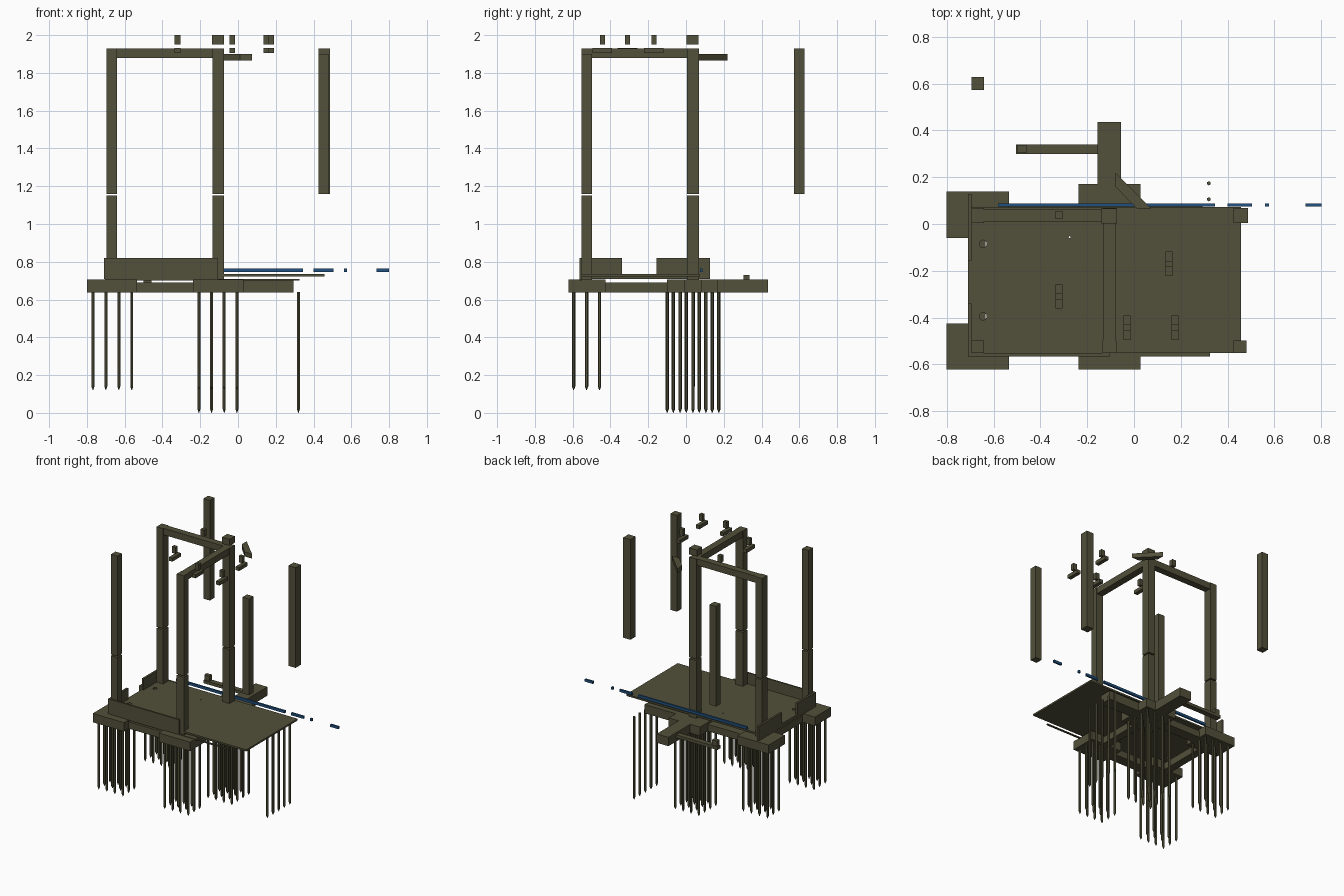
import bpy, bmesh

if "Cube" in bpy.data.objects:
    bpy.data.objects.remove(bpy.data.objects["Cube"])

def material(name, rgb):
    m = bpy.data.materials.new(name)
    m.diffuse_color = (*rgb, 1)
    m.use_nodes = True
    m.node_tree.nodes["Principled BSDF"].inputs["Base Color"].default_value = m.diffuse_color
    return m

OLIVE = material("olive", (0.085, 0.08, 0.042))
BLUE = material("blue", (0.015, 0.085, 0.22))

def finish(name, bm, mat=OLIVE):
    bmesh.ops.recalc_face_normals(bm, faces=bm.faces)
    me = bpy.data.meshes.new(name)
    bm.to_mesh(me)
    bm.free()
    me.materials.append(mat)
    ob = bpy.data.objects.new(name, me)
    bpy.context.collection.objects.link(ob)
    return ob

def prism(name, outline, z0, z1):
    """Extrude a plan outline from z0 to z1."""
    bm = bmesh.new()
    f = bm.faces.new([bm.verts.new((x, y, z0)) for x, y in outline])
    new = bmesh.ops.extrude_face_region(bm, geom=[f])["geom"]
    bmesh.ops.translate(bm, vec=(0, 0, z1 - z0),
                        verts=[v for v in new if isinstance(v, bmesh.types.BMVert)])
    return finish(name, bm)

def box(name, x, y, z, mat=OLIVE):
    """Box from (min, max) ranges."""
    bm = bmesh.new()
    bmesh.ops.create_cube(bm, size=1)
    for v in bm.verts:
        for i, (a, b) in enumerate((x, y, z)):
            v.co[i] = a if v.co[i] < 0 else b
    return finish(name, bm, mat)

def piles(name, xs, ys, z0, z1=0.64, r=0.009, tip=0.02):
    """Grid of hexagonal piles with pointed ends."""
    bm = bmesh.new()
    for x in xs:
        for y in ys:
            for ra, za, zb in ((r, z0 + tip, z1), (0.001, z0, z0 + tip)):
                new = bmesh.ops.create_cone(bm, cap_ends=True, segments=6, radius1=ra,
                                            radius2=r, depth=zb - za)["verts"]
                bmesh.ops.translate(bm, vec=(x, y, (za + zb) / 2), verts=new)
    return finish(name, bm)

def steps(start, n, d=0.0685):
    return [start + i * d for i in range(n)]

# Pile caps
CAP_Z = (0.637, 0.705)
box("pile_cap_back_left", (-0.8, -0.535), (-0.06, 0.138), CAP_Z)
box("pile_cap_front_left", (-0.8, -0.535), (-0.622, -0.425), CAP_Z)
box("pile_cap_front_mid", (-0.238, 0.028), (-0.622, -0.425), CAP_Z)
box("pile_cap_back_mid", (-0.238, 0.028), (-0.1, 0.17), CAP_Z)

# Piles
left_x, mid_x = steps(-0.768, 4), steps(-0.207, 4, 0.067)
piles("piles_back_left", left_x, steps(-0.031, 3), 0.12)
piles("piles_front_left", left_x, steps(-0.595, 3), 0.12)
piles("piles_front_mid", mid_x, steps(-0.595, 3), 0.12)
piles("piles_back_mid", mid_x, steps(-0.067, 4), 0.0)
piles("piles_right_row", [0.32], steps(-0.1, 5), 0.0)

# Ground tie beams
TIE_Z = (0.637, 0.69)
for y in (-0.525, 0.035):
    box("tie_beam_x", (-0.535, -0.238), (y - 0.04, y + 0.04), TIE_Z)
for x in (-0.665, -0.105):
    box("tie_beam_y", (x - 0.03, x + 0.03), (-0.425, -0.06 if x < -0.5 else -0.1), TIE_Z)
box("tie_beam_right", (0.028, 0.293), (-0.01, 0.085), CAP_Z)
box("tie_beam_back", (-0.155, -0.055), (0.17, 0.435), CAP_Z)
box("side_arm", (-0.505, -0.155), (0.3, 0.34), (0.665, 0.688))
box("side_arm_block", (-0.5, -0.457), (0.305, 0.335), (0.688, 0.73))

# Floor slab with drilled openings
slab = box("floor_slab", (-0.7, 0.457), (-0.552, 0.073), (0.722, 0.735))
bm = bmesh.new()
for x, y, r in ((-0.645, -0.085, 0.016), (-0.645, -0.395, 0.016), (-0.275, -0.056, 0.004)):
    new = bmesh.ops.create_cone(bm, cap_ends=True, segments=16, radius1=r, radius2=r, depth=0.1)
    bmesh.ops.translate(bm, vec=(x, y, 0.728), verts=new["verts"])
cutter = finish("slab_hole_cutter", bm)
cutter.hide_render = True
cutter.hide_viewport = True
mod = slab.modifiers.new("holes", "BOOLEAN")
mod.operation = "DIFFERENCE"
mod.solver = "EXACT"
mod.object = cutter

# Low strip below the front edge and low walls around the slab
box("front_strip", (-0.705, 0.325), (-0.565, -0.552), (0.701, 0.709))
box("front_wall", (-0.705, -0.105), (-0.565, -0.552), (0.709, 0.82))
left = (-0.71, -0.695)
box("left_wall_front", left, (-0.565, -0.34), (0.735, 0.82))
box("left_wall_back", left, (-0.155, 0.128), (0.735, 0.82))
box("left_wall_sill", left, (-0.565, 0.128), (0.709, 0.735))

# Columns: (x range, y range, top)
LX, MX, RX = (-0.695, -0.64), (-0.135, -0.075), (0.425, 0.487)
FY, BY = (-0.552, -0.497), (0.004, 0.068)
for x, y in ((LX, FY), (LX, BY), (MX, FY), (MX, BY)):
    box("lower_column", x, y, (0.705, 1.15))
for x, y, top in ((LX, FY, 1.93), (LX, BY, 1.93), (MX, FY, 1.93), (MX, BY, 1.93),
                  (RX, BY, 1.93), ((0.425, 0.48), FY, 1.9), (LX, (0.572, 0.628), 1.93)):
    box("upper_column", x, y, (1.16, top))

# Top beams and corner brace
box("top_beam_x", (-0.64, -0.135), (0.01, 0.062), (1.88, 1.93))
box("top_beam_y", (-0.132, -0.078), (-0.497, 0.004), (1.88, 1.93))
prism("corner_brace", [(-0.08, 0.22), (-0.08, 0.16), (0.01, 0.067), (0.073, 0.067)], 1.866, 1.9)

# Roof connectors: short bars each with a small block above
for x, y in ((-0.32, -0.31), (0.15, -0.17), (-0.03, -0.443), (0.175, -0.443)):
    xr = (x - 0.015, x + 0.015)
    box("connector_bar", xr, (y - 0.052, y + 0.052), (1.905, 1.932))
    box("connector_block", xr, (y - 0.013, y + 0.013), (1.95, 2.0))
box("beam_block", (-0.335, -0.305), (0.022, 0.055), (1.95, 2.0))
box("column_block", (-0.138, -0.073), (0.002, 0.066), (1.95, 2.0))

# Blue dashed axis line
for x in ((-0.58, 0.345), (0.4, 0.505), (0.56, 0.576), (0.732, 0.8)):
    box("axis_line", x, (0.074, 0.088), (0.746, 0.765), BLUE)
